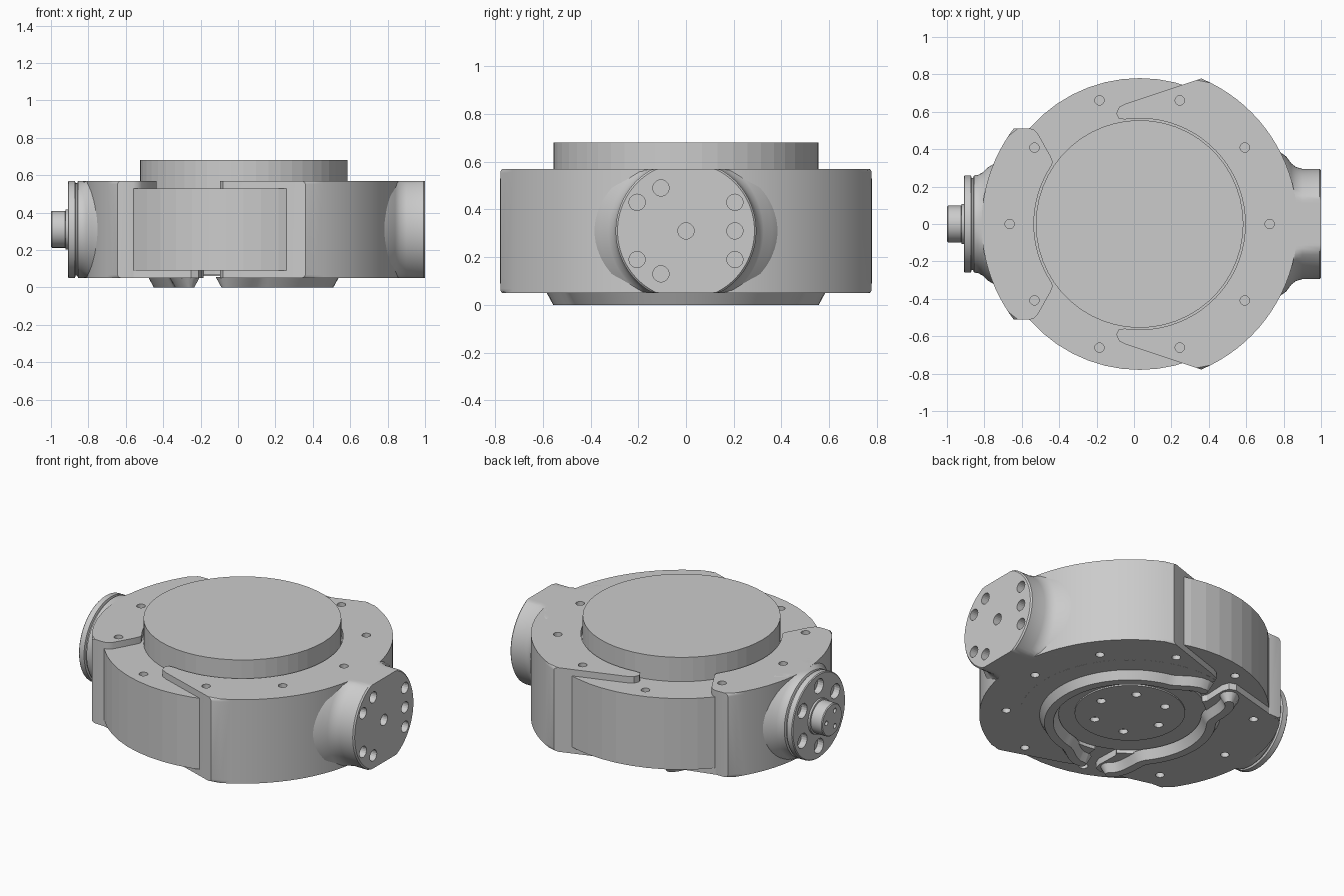
import bpy, bmesh
from math import sin, cos, radians, pi, hypot, atan2
from mathutils import Matrix

if "Cube" in bpy.data.objects:
    bpy.data.objects.remove(bpy.data.objects["Cube"])

CX, AXZ = 0.03, 0.31      # ring centre in x, height of the side axis


def finish(name, bm, smooth=True):
    bmesh.ops.recalc_face_normals(bm, faces=bm.faces)
    me = bpy.data.meshes.new(name)
    bm.to_mesh(me)
    bm.free()
    ob = bpy.data.objects.new(name, me)
    bpy.context.collection.objects.link(ob)
    if smooth:
        bpy.context.view_layer.objects.active = ob
        bpy.ops.object.select_all(action='DESELECT')
        ob.select_set(True)
        bpy.ops.object.shade_smooth_by_angle(angle=radians(30))
    return ob


def arc(r, a, b, n):
    return [(CX + r * cos(radians(a + (b - a) * i / n)),
             r * sin(radians(a + (b - a) * i / n))) for i in range(n + 1)]


def mirrored(pts):
    return [(x, -y) for x, y in reversed(pts)]


def loft(name, low, high, z0, z1, rim=0):
    """Prism between two outlines; rim rounds the outer top and bottom edges."""
    bm = bmesh.new()
    a = [bm.verts.new((x, y, z0)) for x, y in low]
    b = [bm.verts.new((x, y, z1)) for x, y in high]
    n = len(a)
    bm.faces.new(a)
    bm.faces.new(b)
    for i in range(n):
        j = (i + 1) % n
        bm.faces.new((a[i], a[j], b[j], b[i]))
    if rim:
        edges = [e for e in bm.edges
                 if all(hypot(v.co.x - CX, v.co.y) > 0.83 for v in e.verts)
                 and abs(e.verts[0].co.z - e.verts[1].co.z) < 1e-4]
        bmesh.ops.bevel(bm, geom=edges, offset=rim, segments=3, profile=0.5, affect='EDGES')
    return finish(name, bm)


def revolve(name, prof, n=64, side=False, clamp=None, smooth=True):
    """Turned solid from (radius, height) points; side=True turns about the x axis."""
    bm = bmesh.new()
    rings = []
    for r, h in prof:
        ring = []
        for i in range(n):
            u, v = r * cos(2 * pi * i / n), r * sin(2 * pi * i / n)
            if clamp:
                v = max(-clamp, min(clamp, v))
            ring.append(bm.verts.new((h, u, v + AXZ) if side else (u + CX, v, h)))
        rings.append(ring)
    for a, b in zip(rings, rings[1:]):
        for i in range(n):
            j = (i + 1) % n
            bm.faces.new((a[i], a[j], b[j], b[i]))
    bm.faces.new(rings[0])
    bm.faces.new(rings[-1])
    return finish(name, bm, smooth)


def cutter(name, holes):
    """Group of cylinders: (centre, radius, length, along_x)."""
    bm = bmesh.new()
    for c, r, d, along_x in holes:
        m = Matrix.Translation(c)
        if along_x:
            m = m @ Matrix.Rotation(pi / 2, 4, 'Y')
        bmesh.ops.create_cone(bm, cap_ends=True, segments=20, radius1=r,
                              radius2=r, depth=d, matrix=m)
    ob = finish(name, bm, False)
    ob.hide_render = True
    return ob


def cut(ob, tool):
    mod = ob.modifiers.new("holes", 'BOOLEAN')
    mod.operation, mod.solver, mod.object = 'DIFFERENCE', 'EXACT', tool
    bpy.context.view_layer.objects.active = ob
    # keep the boolean ahead of any smoothing modifier
    bpy.ops.object.modifier_move_to_index(modifier=mod.name, index=0)
    bpy.ops.object.modifier_apply(modifier=mod.name)


def ribbon(path, w):
    """Outline of a band of half width w with round ends."""
    left, right = [], []
    ang = []
    for i, (x, y) in enumerate(path):
        p, q = path[max(i - 1, 0)], path[min(i + 1, len(path) - 1)]
        t = atan2(q[1] - p[1], q[0] - p[0])
        ang.append(t)
        left.append((x - w * sin(t), y + w * cos(t)))
        right.append((x + w * sin(t), y - w * cos(t)))

    def cap(p, start):
        return [(p[0] + w * cos(start - pi * k / 6), p[1] + w * sin(start - pi * k / 6))
                for k in range(1, 6)]
    return (left + cap(path[-1], ang[-1] + pi / 2) + right[::-1]
            + cap(path[0], ang[0] - pi / 2))


# inner drum and raised turntable disc
drum = revolve("inner_drum", [(0.78, 0.09), (0.78, 0.53)], 52, smooth=False)
disc = revolve("turntable_disc", [(0.31, 0.062), (0.31, 0.07), (0.43, 0.07), (0.43, 0.1),
                                  (0.555, 0.5), (0.555, 0.68)], 52, smooth=False)

# right fork housing with pointed fingers
finger = [(-0.04, 0.645), (-0.08, 0.625), (-0.095, 0.59), (-0.08, 0.562)]
right_out = (arc(0.845, -67, 67, 36) + finger + arc(0.565, 98, -98, 40) + mirrored(finger))
right_house = loft("right_housing", right_out, right_out, 0.05, 0.57, 0.018)

# left housing
shoulder = [(-0.56, 0.512), (-0.535, 0.505), (-0.515, 0.485), (-0.445, 0.36), (-0.435, 0.335)]
left_out = (arc(0.845, 217.1, 142.9, 22) + shoulder + arc(0.565, 146, 214, 16)
            + mirrored(shoulder))
left_house = loft("left_housing", left_out, left_out, 0.05, 0.57, 0.018)

# bottom plates carrying the lips
rp = arc(0.62, -101, 101, 40) + arc(0.43, 103, -103, 40)
right_plate = loft("right_bottom_plate", rp, rp, 0.0495, 0.1)
tab = [(-0.56, 0.512), (-0.25, 0.595), (-0.21, 0.58), (-0.195, 0.54), (-0.2, 0.4)]
lp = arc(0.82, 217, 143, 22) + tab + arc(0.43, 120, 240, 26) + mirrored(tab)
left_plate = loft("left_bottom_plate", lp, lp, 0.0495, 0.1)


# tapered lips under the plates, hooked outwards at their ends
def lip(name, mid, half, start, flare):
    path = []
    for i in range(49):
        d = -half + 2 * half * i / 48
        t = max(0, (abs(d) - start) / (half - start))
        r = 0.455 + flare * t * t * (3 - 2 * t)
        path.append((CX + r * cos(radians(mid + d)), r * sin(radians(mid + d))))
    return loft(name, ribbon(path, 0.025), ribbon(path, 0.055), 0, 0.055)


lip("right_lip", 0, 100, 78, 0.085)
lip("left_lip", 180, 61, 38, 0.14)

# right mounting boss, flattened top and bottom
boss = revolve("right_boss", [(0.40, 0.76), (0.36, 0.815), (0.325, 0.84), (0.305, 0.865),
                              (0.295, 0.90), (0.295, 0.992), (0.287, 1.0)],
               96, True, 0.26)

# left flange with groove, and its shaft
flange = revolve("left_flange", [(0.34, -0.72), (0.30, -0.785), (0.275, -0.81), (0.262, -0.835),
                                 (0.26, -0.855), (0.247, -0.86), (0.247, -0.868),
                                 (0.26, -0.872), (0.26, -0.905), (0.255, -0.91)],
                 72, True, 0.26)
shaft = revolve("left_shaft", [(0.107, -0.87), (0.107, -0.922), (0.098, -0.924),
                               (0.098, -0.995), (0.093, -1.0)], 40, True)

# screw holes: ten round the ring on both faces
ring = []
for k in range(10):
    x, y = CX + 0.695 * cos(k * pi / 5), 0.695 * sin(k * pi / 5)
    ring += [((x, y, 0.55), 0.025, 0.1, False), ((x, y, 0.07), 0.025, 0.1, False)]
ring_tool = cutter("ring_hole_cutter", ring)
disc_tool = cutter("disc_hole_cutter", [
    ((CX + 0.21 * cos(k * pi / 3), 0.21 * sin(k * pi / 3), 0.07), 0.026, 0.1, False)
    for k in range(6)])

# holes in the boss, flange and shaft faces
boss_yz = [(0, 0.31), (0.205, 0.31), (0.205, 0.43), (0.205, 0.19), (-0.205, 0.43),
           (-0.205, 0.19), (-0.105, 0.49), (-0.105, 0.13)]
boss_tool = cutter("boss_hole_cutter", [((1.0, y, z), 0.034, 0.12, True) for y, z in boss_yz])
flange_tool = cutter("flange_hole_cutter", [
    ((-0.91, 0.185 * cos(pi / 2 + k * pi / 3), AXZ + 0.185 * sin(pi / 2 + k * pi / 3)),
     0.045, 0.08, True) for k in range(6)])
shaft_tool = cutter("shaft_hole_cutter", [
    ((-1.0, 0.055 * cos(k * 2 * pi / 3), AXZ + 0.055 * sin(k * 2 * pi / 3)), 0.014, 0.06, True)
    for k in range(3)])

jobs = [(drum, ring_tool), (right_house, ring_tool), (left_house, ring_tool),
        (left_plate, ring_tool), (disc, disc_tool), (boss, boss_tool),
        (flange, flange_tool), (shaft, shaft_tool)]
for ob, tool in jobs:
    cut(ob, tool)
for tool in {t for _, t in jobs}:
    bpy.data.objects.remove(tool)
